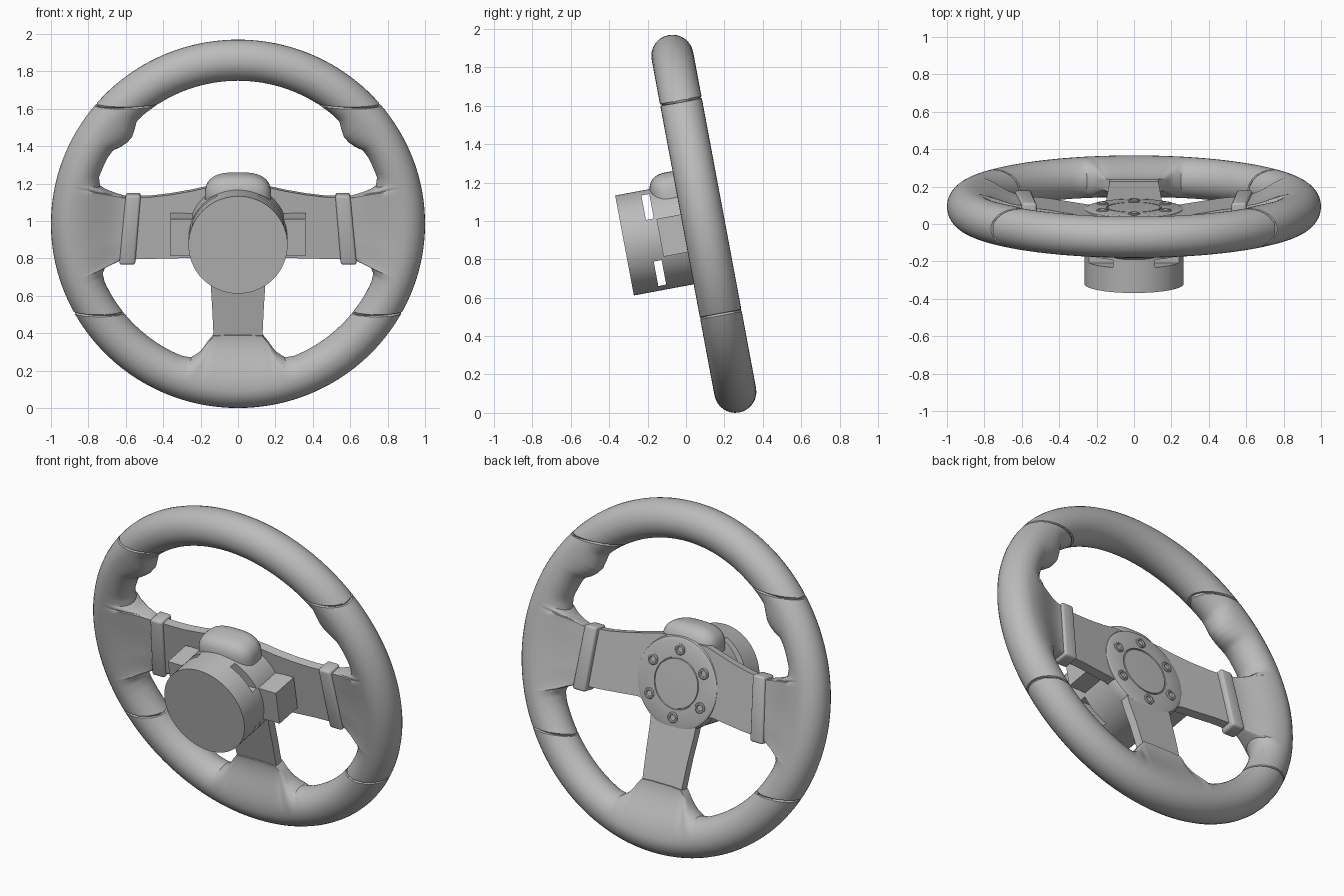
import bpy, bmesh, math
from mathutils import Matrix, Vector

cube = bpy.data.objects.get("Cube")
if cube:
    bpy.data.objects.remove(cube, do_unlink=True)

# Everything is modelled upright (x right, y to the back, z up), then tilted back
TILT = Matrix.Translation((0, 0.093, 0.985)) @ Matrix.Rotation(math.radians(10.6), 4, "X")
RIM, TUBE = 0.89, 0.11
HUB_Z = -0.035

grey = bpy.data.materials.new("plain grey")
grey.use_nodes = True
grey.diffuse_color = (0.5, 0.5, 0.5, 1)
grey.node_tree.nodes["Principled BSDF"].inputs["Base Color"].default_value = grey.diffuse_color


def finish(name, bm, bevel=0, cutters=()):
    """Turn a bmesh into a tilted, shaded object."""
    bmesh.ops.remove_doubles(bm, verts=bm.verts, dist=0.0001)
    bmesh.ops.recalc_face_normals(bm, faces=bm.faces)
    bm.transform(TILT)
    mesh = bpy.data.meshes.new(name)
    bm.to_mesh(mesh)
    bm.free()
    obj = bpy.data.objects.new(name, mesh)
    bpy.context.collection.objects.link(obj)
    mesh.materials.append(grey)
    bpy.ops.object.select_all(action="DESELECT")
    obj.select_set(True)
    bpy.context.view_layer.objects.active = obj
    if bevel:
        mod = obj.modifiers.new("soft edges", "BEVEL")
        mod.width, mod.segments = bevel, 3
        bpy.ops.object.modifier_apply(modifier=mod.name)
    for cutter in cutters:
        mod = obj.modifiers.new("slot", "BOOLEAN")
        mod.operation, mod.solver, mod.object = "DIFFERENCE", "EXACT", cutter
        bpy.ops.object.modifier_apply(modifier=mod.name)
        bpy.data.objects.remove(cutter, do_unlink=True)
    bpy.ops.object.shade_smooth_by_angle(angle=math.radians(35))
    return obj


def skin(bm, rings, closed=True):
    """Join rows of points with quads; each row is a closed loop."""
    rows = [[bm.verts.new(p) for p in ring] for ring in rings]
    for i in range(len(rows) if closed else len(rows) - 1):
        a, b = rows[i], rows[(i + 1) % len(rows)]
        for j in range(len(a)):
            k = (j + 1) % len(a)
            bm.faces.new((a[j], a[k], b[k], b[j]))
    return rows


def lathe(name, profile, x=0, z=HUB_Z, sides=64, cutters=()):
    """Spin (radius, y) points about the hub axis, capping both ends."""
    bm = bmesh.new()
    turns = [math.tau * i / sides for i in range(sides)]
    rows = skin(bm, [[(x + r * math.cos(t), y, z + r * math.sin(t)) for t in turns]
                     for r, y in profile], closed=False)
    bm.faces.new(rows[0])
    bm.faces.new(rows[-1])
    return finish(name, bm, cutters=cutters)


def box(name, low, high):
    bm = bmesh.new()
    bmesh.ops.create_cube(bm, size=1)
    low, high = Vector(low), Vector(high)
    for v in bm.verts:
        v.co = (low + high) / 2 + v.co * (high - low)
    return finish(name, bm)


def plate(name, outline, half, depth=lambda x, z: 0, bevel=0):
    """Extrude an (x, z) outline around a centre depth that may vary."""
    bm = bmesh.new()
    rows = skin(bm, [[(x, depth(x, z) + s * half, z) for x, z in outline] for s in (-1, 1)],
                closed=False)
    bm.faces.new(rows[0])
    bm.faces.new(rows[1])
    return finish(name, bm, bevel)


def mirrored(outline, side):
    return [(x * side, z) for x, z in outline]


# Rim: tube whose inner edge follows a contour with spoke pads and thumb bumps
contour = [(-90, .6), (-84, .603), (-78, .617), (-76, .66), (-74, .72), (-71, .77), (-67, .78),
           (-24, .78), (-20.4, .772), (-18.2, .745), (-17.4, .67), (-17, .645), (-9, .61),
           (8, .6), (13.5, .61), (13.9, .66), (14.3, .715), (15.5, .765), (18.8, .785),
           (28, .784), (31, .778), (34, .753), (37, .739), (40, .738), (43, .755), (46, .778),
           (50, .78), (90, .78)]
half = []
for (a0, r0), (a1, r1) in zip(contour, contour[1:]):
    steps = max(3, math.ceil((a1 - a0) / 2))
    half += [(a0 + (a1 - a0) * i / steps, r0 + (r1 - r0) * i / steps) for i in range(steps)]
half.append(contour[-1])
stations = half + [(180 - a, r) for a, r in half[-2:0:-1]]


def rim_section(angle, inner):
    pad = min(1, max(0, (0.73 - inner) / 0.09))
    outer = [(RIM + TUBE * math.sin(p), -TUBE * math.cos(p))
             for p in (math.pi * i / 16 for i in range(17))]
    back = []
    for i in range(1, 13):
        s = math.sin(math.pi / 2 * i / 12)
        round_h = TUBE * math.sqrt(max(0, 1 - s * s))
        pad_h = 0.035 + (TUBE - 0.035) * (1 + math.cos(math.pi * s)) / 2
        back.append((RIM - (RIM - inner) * s, round_h * (1 - pad) + pad_h * pad))
    loop = outer + back + [(r, -h) for r, h in reversed(back)]
    c, s = math.cos(math.radians(angle)), math.sin(math.radians(angle))
    return [(r * c, y, r * s) for r, y in loop]


bm = bmesh.new()
skin(bm, [rim_section(a, r) for a, r in stations])
bmesh.ops.remove_doubles(bm, verts=bm.verts, dist=0.0001)

# Grooved seams between the grip sections
for seam in (0.65, -0.48):
    for offset in (-0.006, 0, 0.006):
        bmesh.ops.bisect_plane(bm, geom=bm.verts[:] + bm.edges[:] + bm.faces[:],
                               plane_co=(0, 0, seam + offset), plane_no=(0, 0, 1))
    for v in bm.verts:
        if abs(v.co.z - seam) < 0.0005:
            core = Vector((v.co.x, 0, v.co.z)).normalized() * RIM
            v.co = core.lerp(v.co, 0.91)
finish("rim", bm)


# Dished spokes that run forward to the hub
def dish(x, z):
    reach = min(1, max(0, (math.hypot(x, z) - 0.25) / 0.33))
    return -0.055 + 0.055 * reach


side_outline = [(0, .22), (.16, .212), (.25, .19), (.36, .168), (.46, .153), (.6, .145),
                (.62, -.19), (.46, -.183), (.36, -.178), (.25, -.172), (.16, -.19), (0, -.2)]
band_outline = [(.52, .162), (.6, .162), (.635, -.215), (.55, -.215)]
for side, label in ((1, "left"), (-1, "right")):
    plate(label + "_spoke", mirrored(side_outline, side), 0.026, dish)
    plate(label + "_spoke_band", mirrored(band_outline, side), 0.05, bevel=0.014)
    xs = sorted((0.2 * side, 0.36 * side))
    box(label + "_column_block", (xs[0], -0.238, -0.13), (xs[1], -0.065, 0.07))
lower_half = [(.16, -.1), (.147, -.3), (.138, -.45), (.13, -.62)]
plate("lower_spoke", lower_half + mirrored(lower_half[::-1], -1), 0.026, dish)

# Steering column drum with slots cut straight through it
slots = [box("slot_cutter", (-1, -0.293, HUB_Z + low), (1, -0.251, HUB_Z + low + 0.13))
         for low in (0.11, -0.24)]
for cutter in slots:
    cutter.hide_render = True
lathe("column_drum", [(.265, -.427), (.265, -.06)], cutters=slots)

# Rounded cowl over the drum
bm = bmesh.new()
bmesh.ops.create_uvsphere(bm, u_segments=48, v_segments=24, radius=1)
for v in bm.verts:
    x, y, z = (math.copysign(abs(c) ** 0.7, c) for c in v.co)
    v.co = (0.178 * x, -0.135 + 0.115 * y, 0.17 + 0.13 * z)
finish("column_cowl", bm)

# Hub plate with a rounded rim and a ring groove around the centre cap
lathe("hub_plate", [(.27, -.07), (.27, -.03), (.262, -.017), (.245, -.01), (.148, -.01),
                    (.146, -.016), (.142, -.016), (.14, -.01), (.01, -.008)])

# Six socket bolts
for i in range(6):
    a = math.tau * (i + 0.5) / 6
    lathe("hub_bolt", [(.032, -.02), (.032, -.006), (.027, -.002), (.019, -.002), (.016, -.009)],
          x=0.195 * math.cos(a), z=HUB_Z + 0.195 * math.sin(a), sides=24)
